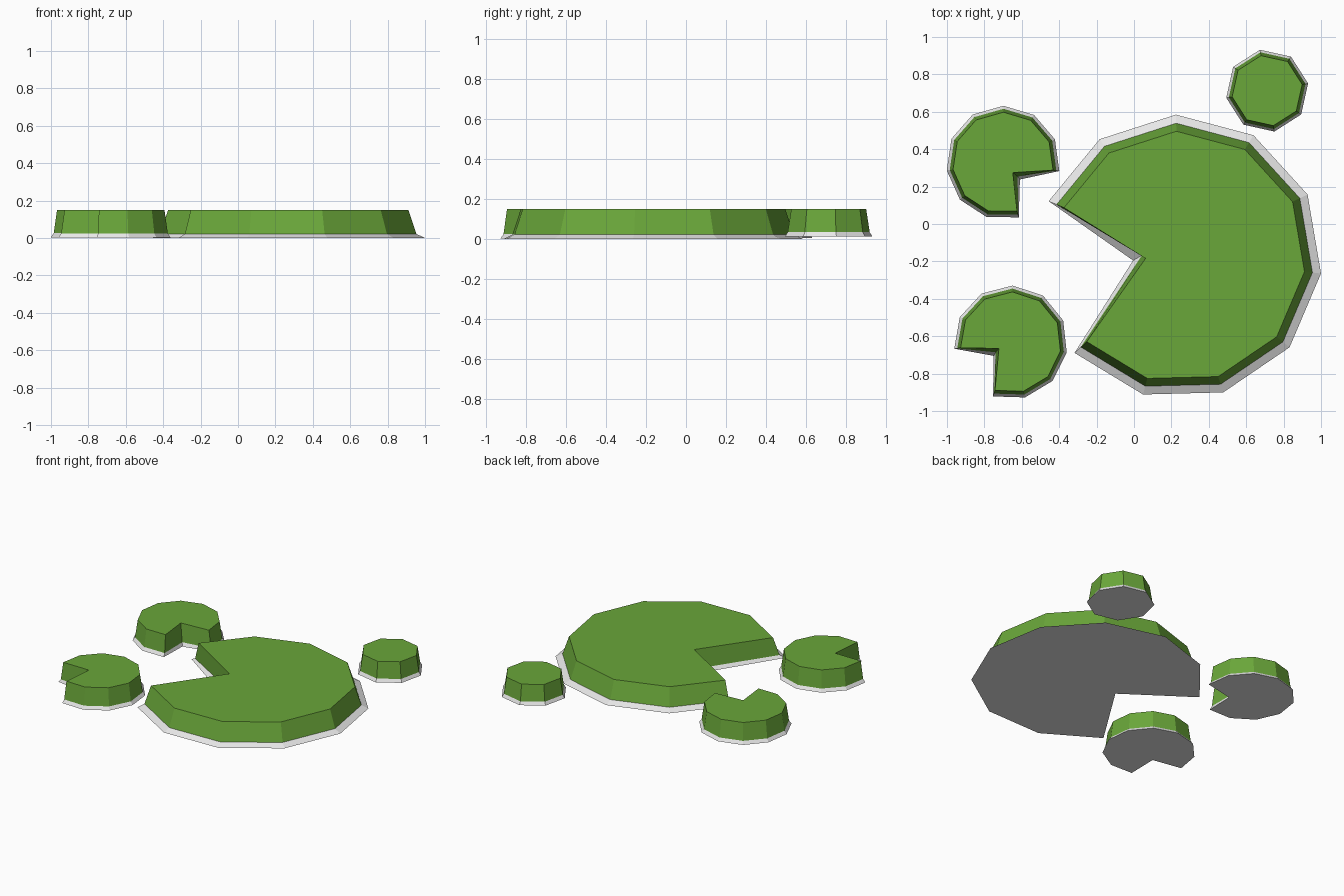
import bpy, bmesh, math

if "Cube" in bpy.data.objects:
    bpy.data.objects.remove(bpy.data.objects["Cube"])

TOP_Z, RIM_Z = 0.15, 0.022


def material(name, rgb):
    m = bpy.data.materials.new(name)
    m.diffuse_color = (*rgb, 1.0)
    m.use_nodes = True
    m.node_tree.nodes["Principled BSDF"].inputs["Base Color"].default_value = m.diffuse_color
    return m


GREEN = material("leaf green", (0.144, 0.385, 0.042))
PALE = material("pale rim", (0.83, 0.83, 0.83))


def outline(centre, radius, start, sides, notch):
    """Regular polygon; vertex 6th/7th etc. given by notch (index, point) is pulled inward."""
    pts = []
    for i in range(sides):
        a = math.radians(start) + math.tau * i / sides
        pts.append((centre[0] + radius * math.cos(a), centre[1] + radius * math.sin(a)))
    if notch:
        pts[notch[0]] = notch[1]
    return pts


def loft(name, low, z0, high, z1, mat, cap_bottom, cap_top):
    """Join two outlines with side faces and optional end caps."""
    bm = bmesh.new()
    a = [bm.verts.new((x, y, z0)) for x, y in low]
    b = [bm.verts.new((x, y, z1)) for x, y in high]
    n = len(a)
    for i in range(n):
        j = (i + 1) % n
        bm.faces.new((a[i], a[j], b[j], b[i]))
    if cap_bottom:
        bm.faces.new(a[::-1])
    if cap_top:
        bm.faces.new(b)
    me = bpy.data.meshes.new(name)
    bm.to_mesh(me)
    bm.free()
    me.materials.append(mat)
    ob = bpy.data.objects.new(name, me)
    bpy.context.collection.objects.link(ob)


def lily_pad(name, centre, radii, start, sides, z0, notch_index=None, notches=(None,) * 3):
    rings = [outline(centre, r, start, sides, (notch_index, p) if p else None)
             for r, p in zip(radii, notches)]
    # sloping pale rim with the underside, then the tapered green leaf
    loft(name + "_rim", rings[0], z0, rings[1], z0 + RIM_Z, PALE, True, False)
    loft(name + "_leaf", rings[1], z0 + RIM_Z, rings[2], TOP_Z, GREEN, False, True)


# Large notched pad
lily_pad("large_pad", (0.244, -0.176), (0.761, 0.715, 0.672), -6.7, 11, 0.0, 6,
         ((-0.005, -0.195), (0.042, -0.168), (0.062, -0.184)))
# Two small notched pads
lily_pad("back_left_pad", (-0.70, 0.328), (0.304, 0.288, 0.270), -8.5, 11, 0.004, 10,
         ((-0.61, 0.238), (-0.622, 0.254), (-0.648, 0.275)))
lily_pad("front_left_pad", (-0.659, -0.633), (0.304, 0.288, 0.270), -10, 11, 0.002, 7,
         ((-0.75, -0.705), (-0.739, -0.686), (-0.722, -0.665)))
# Small round pad
lily_pad("round_pad", (0.712, 0.713), (0.222, 0.208, 0.190), 10, 8, 0.012)
